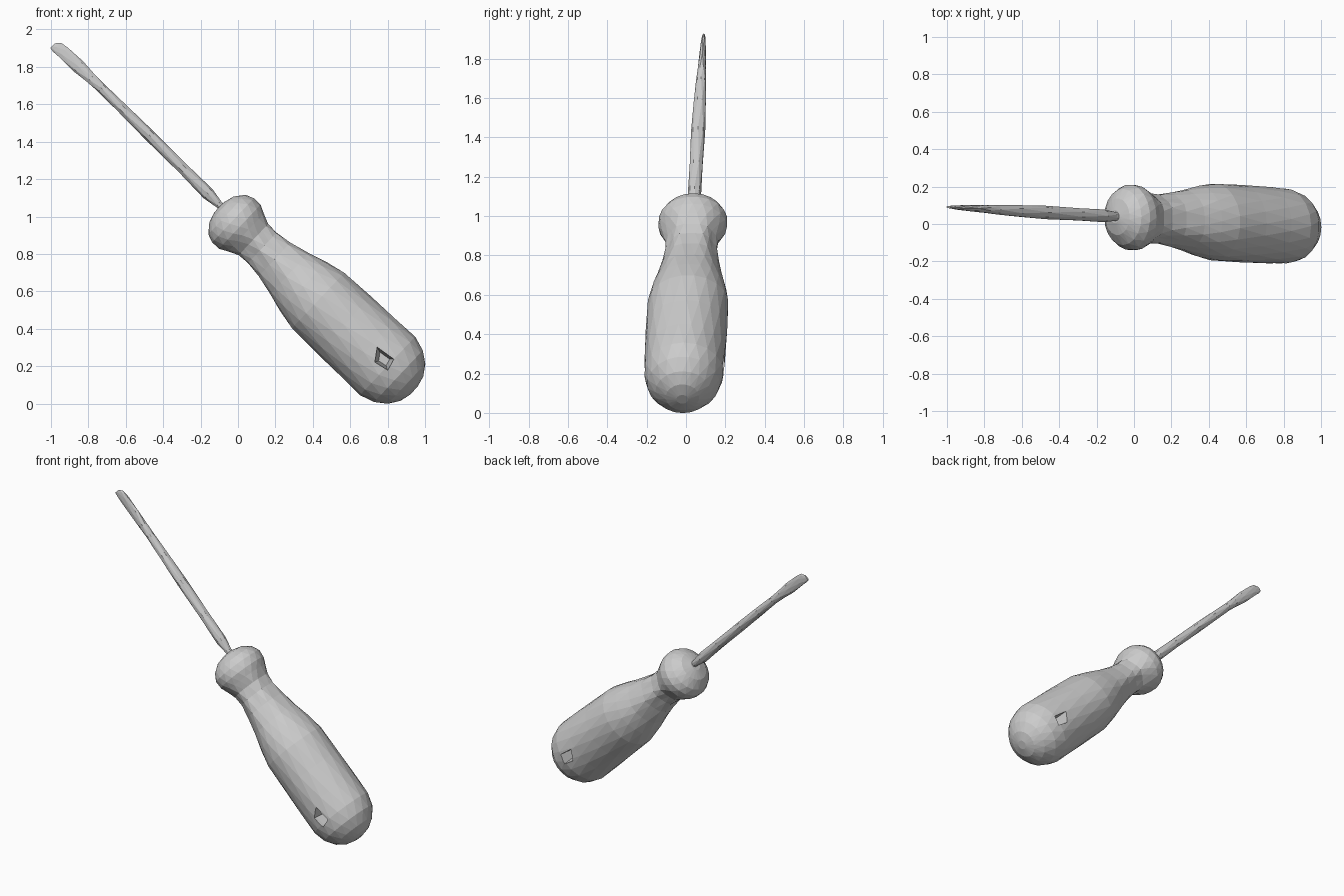
import bpy, bmesh, math
from mathutils import Vector

if "Cube" in bpy.data.objects:
    bpy.data.objects.remove(bpy.data.objects["Cube"])

# Slanted tool frame: origin at the centre of the rounded butt
ORIGIN = Vector((0.785, -0.01, 0.215))
AXIS = Vector((-0.728, 0.041, 0.686))
ACROSS = Vector((0.686, 0, 0.728))
SIDE = Vector((0, 1, 0))


def make_object(name, bm):
    bmesh.ops.recalc_face_normals(bm, faces=bm.faces[:])
    mesh = bpy.data.meshes.new(name)
    bm.to_mesh(mesh)
    bm.free()
    obj = bpy.data.objects.new(name, mesh)
    bpy.context.collection.objects.link(obj)
    return obj


def skin(name, loops):
    """Join equal-length point loops with triangles and cap both ends."""
    bm = bmesh.new()
    rings = [[bm.verts.new(p) for p in loop] for loop in loops]
    n = len(rings[0])
    for k, (a, b) in enumerate(zip(rings, rings[1:])):
        for i in range(n):
            j = (i + 1) % n
            if k % 2 == 0:
                bm.faces.new((a[i], a[j], b[i]))
                bm.faces.new((a[j], b[j], b[i]))
            else:
                bm.faces.new((a[i], a[j], b[j]))
                bm.faces.new((a[i], b[j], b[i]))
    bm.faces.new(rings[0])
    bm.faces.new(rings[-1])
    return make_object(name, bm)


def section(t, offset, half_across, half_side, sides, shift=0.0, flute=0.0):
    pts = []
    for i in range(sides):
        a = 2 * math.pi * (i + shift) / sides
        f = 1 - flute * math.cos(6 * a)
        pts.append(ORIGIN + AXIS * t
                   + ACROSS * (offset + half_across * f * math.cos(a))
                   + SIDE * (half_side * f * math.sin(a)))
    return pts


# Handle: rounded butt, long grip, fluted waist and domed collar
# (distance along axis, half thickness, half width, flute depth)
profile = [
    (-0.213, 0.03, 0.03, 0), (-0.198, 0.09, 0.085, 0), (-0.16, 0.146, 0.14, 0),
    (-0.10, 0.192, 0.183, 0), (-0.02, 0.215, 0.203, 0), (0.12, 0.214, 0.206, 0),
    (0.30, 0.210, 0.207, 0), (0.49, 0.206, 0.206, 0), (0.60, 0.182, 0.188, 0.01),
    (0.70, 0.154, 0.162, 0.02), (0.81, 0.128, 0.139, 0.04),
    (0.90, 0.116, 0.127, 0.05), (0.965, 0.119, 0.130, 0.04),
    (1.02, 0.142, 0.155, 0.015), (1.065, 0.162, 0.174, 0),
    (1.115, 0.164, 0.175, 0), (1.16, 0.145, 0.150, 0),
    (1.20, 0.095, 0.098, 0), (1.217, 0.035, 0.035, 0)]
handle = skin("handle", [section(t, 0, a, s, 20, 0.5 * (k % 2), f)
                         for k, (t, a, s, f) in enumerate(profile)])

# Hanging hole: a tapered four-sided recess on each side of the butt
corners = [(-0.035, 0.063), (-0.047, -0.015), (0.02, -0.057), (0.052, 0.0)]
for side in (-1, 1):
    loops = [[Vector((0.78 + x * k, side * depth, 0.237 + z * k)) for x, z in corners]
             for depth, k in ((0.27, 1.1), (0.19, 1.0), (0.05, 0.6))]
    cutter = skin("hole_cutter", loops)
    cutter.hide_render = True
    cut = handle.modifiers.new("hanging_hole", 'BOOLEAN')
    cut.operation = 'DIFFERENCE'
    cut.solver = 'EXACT'
    cut.object = cutter
    bpy.context.view_layer.objects.active = handle
    bpy.ops.object.modifier_apply(modifier=cut.name)
    bpy.data.objects.remove(cutter, do_unlink=True)

# Shaft and flat blade: (distance, offset, half blade width, half thickness)
shaft_rows = [
    (1.19, 0.010, 0.018, 0.020), (1.23, 0.010, 0.022, 0.025),
    (1.31, 0.012, 0.034, 0.034), (1.50, 0.018, 0.032, 0.035),
    (1.75, 0.024, 0.031, 0.036), (1.95, 0.029, 0.030, 0.033),
    (2.11, 0.032, 0.026, 0.026), (2.19, 0.032, 0.031, 0.022),
    (2.28, 0.032, 0.037, 0.018), (2.39, 0.032, 0.037, 0.013),
    (2.435, 0.028, 0.032, 0.009), (2.457, 0.018, 0.018, 0.006)]
shaft = skin("shaft", [section(t, o, a, s, 8, 0.5 * (k % 2))
                       for k, (t, o, a, s) in enumerate(shaft_rows)])
